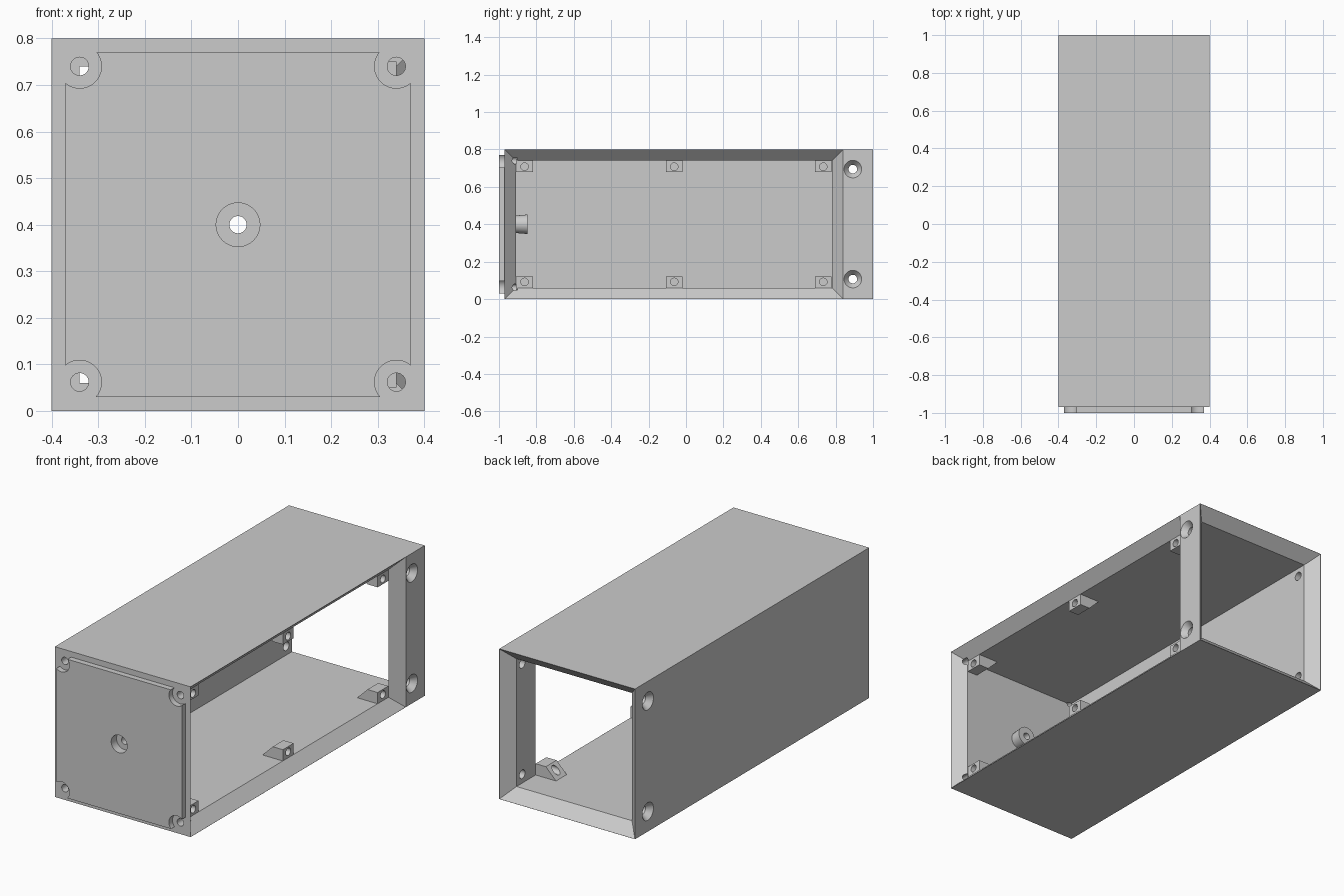
import bpy, bmesh, math
from mathutils import Matrix, Vector

if "Cube" in bpy.data.objects:
    bpy.data.objects.remove(bpy.data.objects["Cube"])

grey = bpy.data.materials.new("plain_grey")
grey.diffuse_color = (0.6, 0.6, 0.6, 1)
grey.use_nodes = True
grey.node_tree.nodes["Principled BSDF"].inputs["Base Color"].default_value = grey.diffuse_color


def to_object(name, bm):
    bmesh.ops.recalc_face_normals(bm, faces=bm.faces)
    mesh = bpy.data.meshes.new(name)
    bm.to_mesh(mesh)
    bm.free()
    mesh.materials.append(grey)
    obj = bpy.data.objects.new(name, mesh)
    bpy.context.collection.objects.link(obj)
    return obj


def box(name, x0, x1, y0, y1, z0, z1):
    bm = bmesh.new()
    bmesh.ops.create_cube(bm, size=1)
    for v in bm.verts:
        v.co = ((x0 + x1) / 2 + v.co.x * (x1 - x0),
                (y0 + y1) / 2 + v.co.y * (y1 - y0),
                (z0 + z1) / 2 + v.co.z * (z1 - z0))
    return to_object(name, bm)


def rod(name, start, end, r0, r1):
    """Cylinder or cone from start to end."""
    a, b = Vector(start), Vector(end)
    d = b - a
    turn = d.to_track_quat('Z', 'Y').to_matrix().to_4x4()
    bm = bmesh.new()
    bmesh.ops.create_cone(bm, cap_ends=True, segments=40, radius1=r0, radius2=r1,
                          depth=d.length, matrix=Matrix.Translation((a + b) / 2) @ turn)
    return to_object(name, bm)


def loft(name, loop_a, loop_b):
    """Solid between two matching loops."""
    bm = bmesh.new()
    a = [bm.verts.new(p) for p in loop_a]
    b = [bm.verts.new(p) for p in loop_b]
    bm.faces.new(a)
    bm.faces.new(b)
    for i in range(len(a)):
        j = (i + 1) % len(a)
        bm.faces.new((a[i], a[j], b[j], b[i]))
    return to_object(name, bm)


def combine(obj, tool, operation='DIFFERENCE'):
    mod = obj.modifiers.new("combine", 'BOOLEAN')
    mod.operation = operation
    mod.solver = 'EXACT'
    mod.object = tool
    bpy.context.view_layer.objects.active = obj
    bpy.ops.object.modifier_apply(modifier=mod.name)
    bpy.data.objects.remove(tool)


def rect(axis, at, u0, u1, z0, z1):
    corners = ((u0, z0), (u1, z0), (u1, z1), (u0, z1))
    return [(at, u, z) if axis == 'x' else (u, at, z) for u, z in corners]


W, T, H = 0.4, 0.06, 0.8          # half width, wall thickness, height
FRONT, BACK = -0.97, 1.0
POST = 0.84                       # front edge of the rear post
E = 0.001                         # fine lip on the mitred edges
corners = [(x, z) for x in (-0.34, 0.34) for z in (0.062, 0.74)]

# casing: hollow box, open at the back and on the right
casing = box("casing", -W, W, FRONT, BACK, 0, H)
combine(casing, box("cavity", -W + T, W - T, FRONT + T, BACK + 0.1, T, H - T))

# mitred back opening
o = 0.05 - E
combine(casing, loft("back_flare",
        rect('y', BACK - T - 0.02, -W + T + 0.02, W - T - 0.02, T + 0.02, H - T - 0.02),
        rect('y', BACK + 0.05, -W - o, W + o, -o, H + o)))

# mitred side opening
combine(casing, loft("side_flare",
        rect('x', W - T - 0.02, FRONT + T + 0.02, POST - T - 0.02, T + 0.02, H - T - 0.02),
        rect('x', W + 0.05, FRONT - o, POST + 0.05, -o, H + o)))

# raised front panel with round corner notches
panel = box("front_panel", -0.37, 0.37, -1, FRONT + 0.02, 0.03, 0.77)
for x, z in corners:
    combine(panel, rod("notch", (x, -1.1, z), (x, 0, z), 0.047, 0.047))
combine(casing, panel, 'UNION')

# flared boss behind the front wall
combine(casing, rod("boss", (0, FRONT + 0.04, 0.4), (0, -0.848, 0.4), 0.045, 0.052), 'UNION')

# front holes: corners and the counterbored centre
for x, z in corners:
    combine(casing, rod("corner_hole", (x, -1.1, z), (x, -0.9, z), 0.0195, 0.0195))
combine(casing, rod("counterbore", (0, -1.1, 0.4), (0, -0.955, 0.4), 0.047, 0.047))
combine(casing, rod("centre_hole", (0, -1.1, 0.4), (0, -0.8, 0.4), 0.0185, 0.0185))

# countersunk holes near the back on both sides
for s in (-1, 1):
    for z in (0.107, 0.695):
        y = 0.892
        combine(casing, rod("screw_hole", (s * 0.5, y, z), (s * 0.3, y, z), 0.023, 0.023))
        combine(casing, rod("countersink", (s * 0.41, y, z), (s * 0.37, y, z), 0.055, 0.023))

# ramped mounting tabs along the side opening
for row, (base, s) in {"lower": (T, 1), "upper": (H - T, -1)}.items():
    for i, y in enumerate((-0.863, -0.063, 0.734)):
        profile = [(0.22, 0), (0.22, -0.01), (0.34, -0.01), (0.34, 0.06), (0.28, 0.06)]
        loops = [[(x, y + e, base + s * h) for x, h in profile] for e in (-0.045, 0.045)]
        tab = loft(f"{row}_tab_{i + 1}", *loops)
        z = base + s * 0.032
        combine(tab, rod("tab_hole", (0.1, y, z), (0.4, y, z), 0.02, 0.02))

# smooth the round holes, keep the edges crisp
for obj in bpy.data.objects:
    obj.select_set(True)
bpy.context.view_layer.objects.active = casing
bpy.ops.object.shade_smooth_by_angle(angle=math.radians(25))
